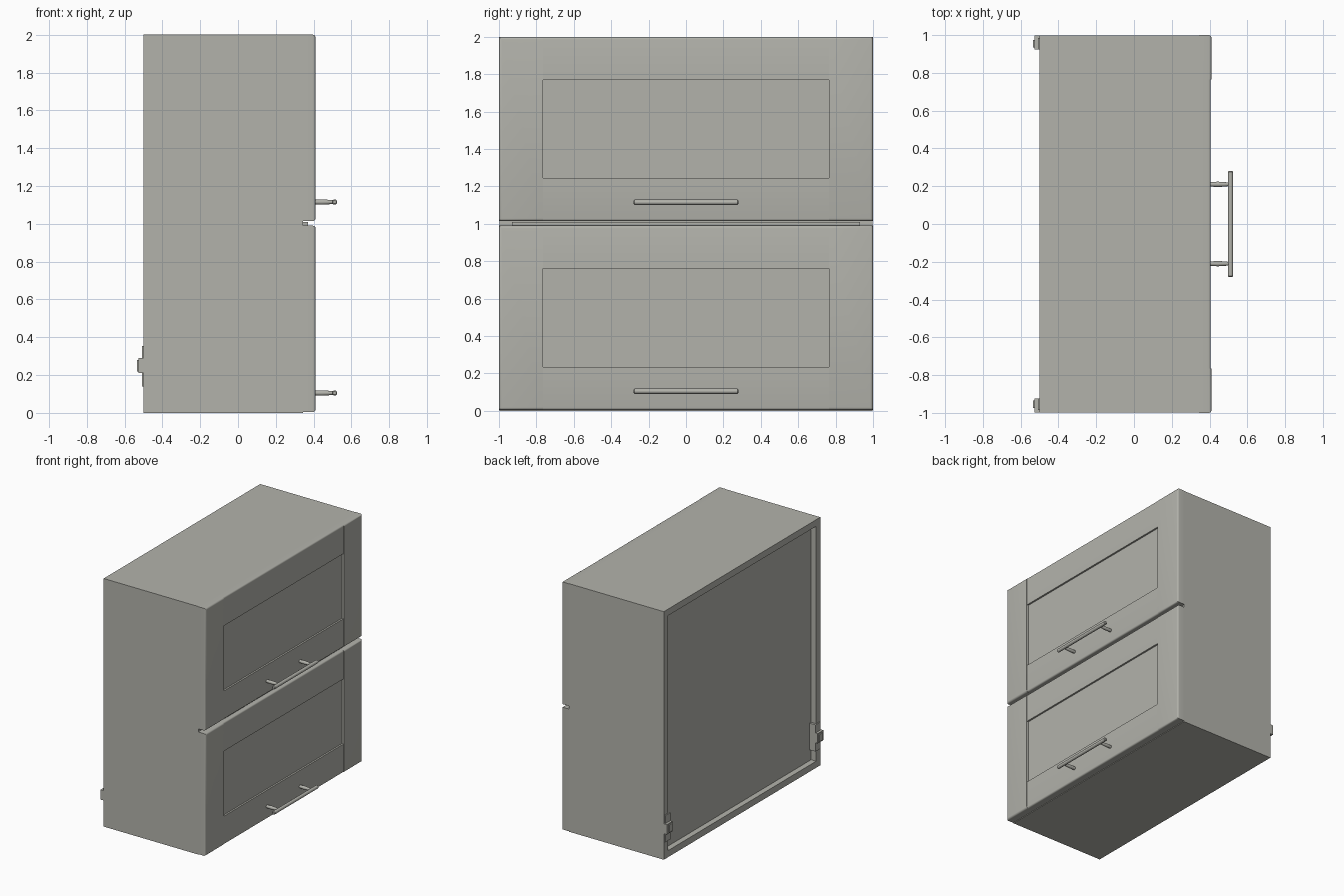
import bpy, bmesh, math
from mathutils import Matrix, Vector

if "Cube" in bpy.data.objects:
    bpy.data.objects.remove(bpy.data.objects["Cube"], do_unlink=True)

COLOUR = (0.45, 0.45, 0.41, 1.0)
grey = bpy.data.materials.new("warm_grey")
grey.use_nodes = True
grey.diffuse_color = COLOUR
grey.node_tree.nodes["Principled BSDF"].inputs["Base Color"].default_value = COLOUR


def finish(name, bm):
    bmesh.ops.recalc_face_normals(bm, faces=bm.faces)
    mesh = bpy.data.meshes.new(name)
    bm.to_mesh(mesh)
    bm.free()
    mesh.materials.append(grey)
    obj = bpy.data.objects.new(name, mesh)
    bpy.context.collection.objects.link(obj)
    return obj


def smooth(obj):
    bpy.ops.object.select_all(action="DESELECT")
    obj.select_set(True)
    bpy.context.view_layer.objects.active = obj
    bpy.ops.object.shade_smooth_by_angle(angle=math.radians(35))


def box(name, x, y, z, round_edges=None, radius=0.0):
    """Box from (min, max) ranges; round_edges picks the edges to round by midpoint."""
    bm = bmesh.new()
    bmesh.ops.create_cube(bm, size=1)
    for v in bm.verts:
        v.co = Vector([r[0] + (c + 0.5) * (r[1] - r[0]) for r, c in zip((x, y, z), v.co)])
    if round_edges:
        picked = [e for e in bm.edges if round_edges((e.verts[0].co + e.verts[1].co) / 2)]
        bmesh.ops.bevel(bm, geom=picked, offset=radius, segments=4, profile=0.5, affect="EDGES")
    obj = finish(name, bm)
    if round_edges:
        smooth(obj)
    return obj


def lathe(name, origin, axis, profile, sides=16):
    """Solid of revolution from (distance, radius) pairs along an axis."""
    bm = bmesh.new()
    turn = Vector((0, 0, 1)).rotation_difference(Vector(axis)).to_matrix().to_4x4()
    place = Matrix.Translation(origin) @ turn
    rings = []
    for d, r in profile:
        angles = [2 * math.pi * i / sides for i in range(sides)]
        rings.append([bm.verts.new(place @ Vector((r * math.cos(a), r * math.sin(a), d)))
                      for a in angles])
    for a, b in zip(rings, rings[1:]):
        for i in range(sides):
            j = (i + 1) % sides
            bm.faces.new((a[i], a[j], b[j], b[i]))
    bm.faces.new(rings[0])
    bm.faces.new(rings[-1])
    smooth(finish(name, bm))


# Carcass panels
BACK, FRONT, THICK, HALF = -0.5, 0.345, 0.053, 0.997
INNER = HALF - THICK
for side, s in (("left", 1), ("right", -1)):
    box(f"side_panel_{side}", (BACK, FRONT), sorted((s * INNER, s * HALF)), (0, 2))
box("top_panel", (BACK, FRONT), (-INNER, INNER), (2 - THICK, 2))
box("bottom_panel", (BACK, FRONT), (-INNER, INNER), (0, THICK))
box("back_panel", (BACK + 0.045, BACK + 0.06), (-INNER, INNER), (THICK, 2 - THICK))
box("shelf", (BACK + 0.06, FRONT), (-INNER, INNER), (0.975, 1.028))
box("gap_strip", (FRONT, 0.37), (-0.93, 0.93), (0.985, 1.01))

# Wall hangers on the rear edges
for side, s in (("left", 1), ("right", -1)):
    box(f"hanger_plate_{side}", (-0.508, -0.44), sorted((s * 0.925, s * 0.985)), (0.14, 0.355))
    box(f"hanger_block_{side}", (-0.527, -0.5), sorted((s * 0.925, s * 0.997)), (0.21, 0.29))
    box(f"hanger_hook_{side}", (-0.535, -0.52), sorted((s * 0.935, s * 0.975)), (0.22, 0.28))

# Framed fronts with bar handles
FACE, STILE, RAIL = 0.41, 0.765, 0.23
for level, low, high in (("lower", 0.005, 0.99), ("upper", 1.015, 2.0)):
    for side, s in (("left", 1), ("right", -1)):
        box(f"{level}_stile_{side}", (FRONT, FACE), sorted((s * STILE, s)), (low, high),
            lambda c, s=s: c.x > FACE - 0.001 and (abs(c.y) > 0.99 or abs(c.y) < 0.95
                                                   and abs(c.z - (low + high) / 2) > 0.1), 0.014)
    for part, z0, z1 in (("bottom", low, low + RAIL), ("top", high - RAIL, high)):
        outer = low if part == "bottom" else high
        box(f"{level}_rail_{part}", (FRONT, FACE - 0.004), (-STILE, STILE), (z0, z1),
            lambda c, o=outer: c.x > FACE - 0.005 and abs(c.z - o) < 0.001, 0.012)
    box(f"{level}_door_panel", (FRONT, FACE - 0.018), (-STILE, STILE),
        (low + RAIL, high - RAIL))

    # Handle bar and its two flared posts
    z = low + 0.1
    lathe(f"{level}_handle_bar", (0.511, -0.28, z), (0, 1, 0),
          [(0, 0.009), (0.005, 0.014), (0.555, 0.014), (0.56, 0.009)])
    for side, s in (("left", 1), ("right", -1)):
        lathe(f"{level}_handle_post_{side}", (FACE - 0.006, s * 0.21, z), (1, 0, 0),
              [(0, 0.012), (0.04, 0.014), (0.075, 0.012), (0.1, 0.009)])
